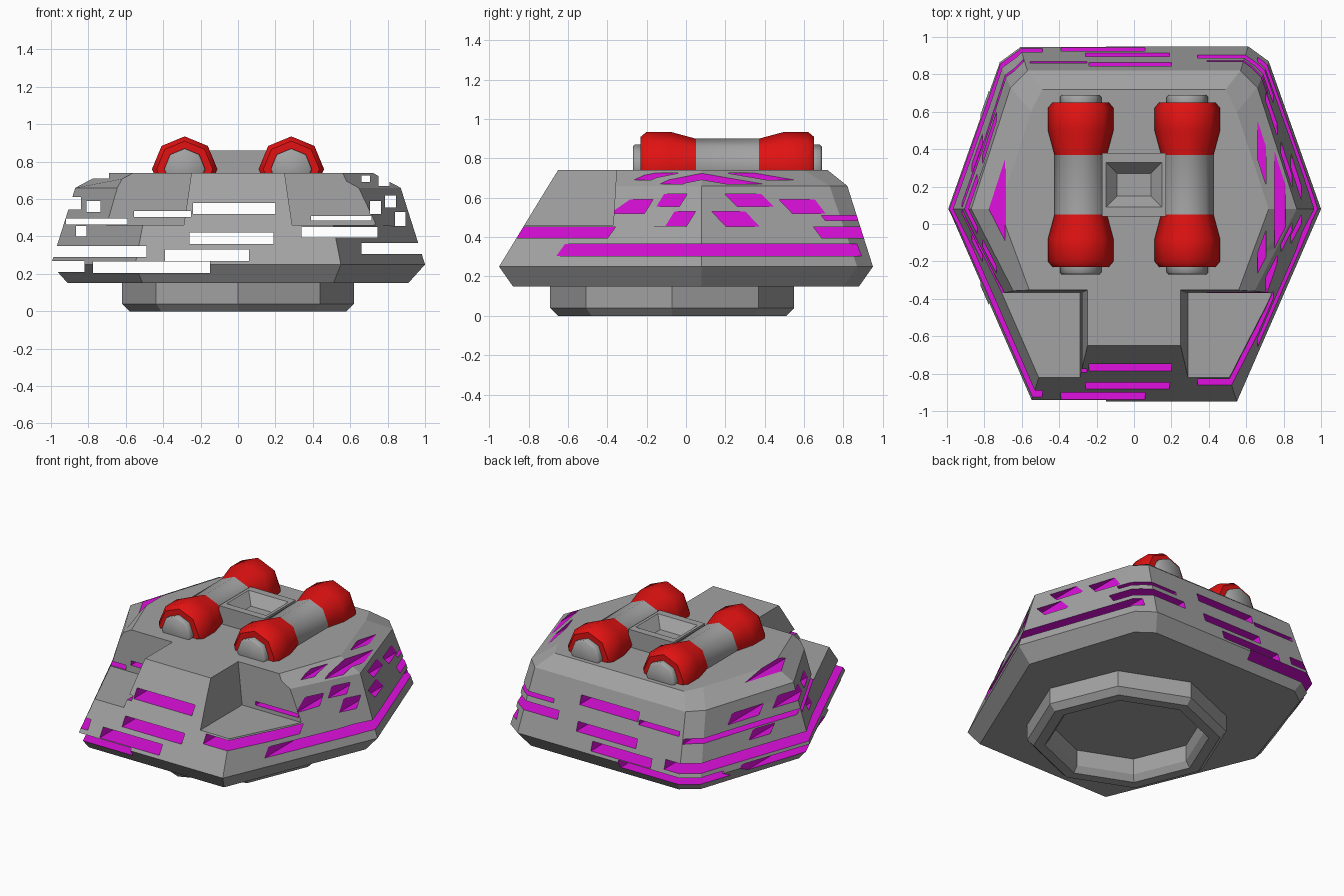
import bpy, bmesh, math
from mathutils import Vector

cube = bpy.data.objects.get("Cube")
if cube:
    bpy.data.objects.remove(cube, do_unlink=True)


def material(name, rgb):
    m = bpy.data.materials.new(name)
    m.use_nodes = True
    m.diffuse_color = (*rgb, 1)
    m.node_tree.nodes["Principled BSDF"].inputs["Base Color"].default_value = (*rgb, 1)
    return m


GREY = material("armour grey", (0.36, 0.36, 0.36))
MAGENTA = material("slot magenta", (0.75, 0.005, 0.75))
RED = material("cap red", (0.75, 0.006, 0.006))


def finish(name, bm, mats):
    bmesh.ops.recalc_face_normals(bm, faces=bm.faces[:])
    me = bpy.data.meshes.new(name)
    bm.to_mesh(me)
    bm.free()
    for m in mats:
        me.materials.append(m)
    ob = bpy.data.objects.new(name, me)
    bpy.context.collection.objects.link(ob)
    return ob


def loft(bm, rings, close=False, colours=None):
    """Bridge rings of points; cap the ends, or join the last ring to the first."""
    loops = [[bm.verts.new(p) for p in r] for r in rings]
    n = len(loops[0])
    pairs = list(zip(loops, loops[1:]))
    if close:
        pairs.append((loops[-1], loops[0]))
    for k, (a, b) in enumerate(pairs):
        for i in range(n):
            j = (i + 1) % n
            f = bm.faces.new((a[i], a[j], b[j], b[i]))
            f.material_index = colours[k] if colours else 0
    if not close:
        for end in (loops[0], loops[-1]):
            bm.faces.new(end)


def rect(x0, x1, y0, y1, z):
    return [(x0, y0, z), (x1, y0, z), (x1, y1, z), (x0, y1, z)]


def cut(target, cutter):
    cutter.hide_render = True
    mod = target.modifiers.new("cut", "BOOLEAN")
    mod.operation = "DIFFERENCE"
    mod.solver = "EXACT"
    mod.object = cutter
    bpy.context.view_layer.objects.active = target
    bpy.ops.object.modifier_apply(modifier=mod.name)
    bpy.data.objects.remove(cutter, do_unlink=True)


# Hull: stacked plan outlines, right half mirrored to the left
def outline(z, *half):
    return [(x, y, z) for x, y in half] + [(-x, y, z) for x, y in reversed(half)]


bm = bmesh.new()
loft(bm, [
    outline(0.15, (0.51, -0.88), (0.91, 0.08), (0.67, 0.80), (0.56, 0.88)),
    outline(0.25, (0.55, -0.95), (1.00, 0.08), (0.72, 0.87), (0.61, 0.95)),
    outline(0.66, (0.47, -0.70), (0.87, 0.08), (0.66, 0.73), (0.57, 0.82)),
    outline(0.74, (0.45, -0.65), (0.72, 0.08), (0.55, 0.60), (0.49, 0.72)),
])
hull = finish("hull", bm, [GREY, MAGENTA])

# Lowered decks either side of the nose
for side in (-1, 1):
    bm = bmesh.new()
    loft(bm, [rect(side * 0.29, side * 1.2, -1.2, -0.37, 0.46),
              rect(side * 0.24, side * 1.2, -1.2, -0.35, 0.80)])
    cut(hull, finish("deck_cutter", bm, [GREY, MAGENTA]))

# Slots running the whole length of the hull: x range, z range
slots = [
    (-0.24, 0.20, 0.52, 0.58), (-0.26, 0.19, 0.36, 0.42),
    (-0.39, 0.06, 0.27, 0.33), (-0.775, -0.15, 0.205, 0.265),
    (-0.555, -0.25, 0.505, 0.535), (-1.1, -0.49, 0.29, 0.35),
    (-1.1, -0.82, 0.21, 0.27), (-0.92, -0.59, 0.465, 0.495),
    (-0.865, -0.81, 0.40, 0.455), (-0.91, -0.84, 0.545, 0.61),
    (-0.81, -0.735, 0.53, 0.59), (-0.80, -0.69, 0.71, 0.80),
    (0.39, 0.715, 0.485, 0.51), (0.34, 0.745, 0.395, 0.45),
    (0.66, 1.1, 0.305, 0.365), (0.705, 0.765, 0.52, 0.59),
    (0.785, 0.845, 0.555, 0.62), (0.84, 0.895, 0.455, 0.53),
    (0.66, 0.705, 0.69, 0.725), (0.75, 0.81, 0.67, 0.80),
]
bm = bmesh.new()
for x0, x1, z0, z1 in slots:
    loft(bm, [rect(x0, x1, -1.3, 1.3, z0), rect(x0, x1, -1.3, 1.3, z1)])
for f in bm.faces:
    f.material_index = 1
cut(hull, finish("slot_cutter", bm, [GREY, MAGENTA]))


# Eight-sided hollow mounting ring under the hull
def octagon(r, z):
    return [(r * math.cos(i * math.pi / 4), r * math.sin(i * math.pi / 4) - 0.07, z)
            for i in range(8)]


bm = bmesh.new()
loft(bm, [octagon(r, z) for r, z in
          ((0.62, 0.16), (0.62, 0.04), (0.58, 0), (0.51, 0), (0.48, 0.04), (0.48, 0.16))],
     close=True)
finish("mounting_ring", bm, [GREY])

# Twin canisters with red collars: distance from middle, radius
half = [(0.48, 0.10), (0.47, 0.11), (0.44, 0.11), (0.44, 0.15),
        (0.41, 0.175), (0.29, 0.175), (0.16, 0.14)]
profile = [(-d, r) for d, r in half] + [(d, r) for d, r in reversed(half)]
half_colours = [0, 0, 1, 1, 1, 1]
colours = half_colours + [0] + half_colours[::-1]
for side, label in ((1, "left"), (-1, "right")):
    bm = bmesh.new()
    loft(bm, [[(side * 0.285 + r * math.cos(i * math.pi / 4), 0.21 + d,
                0.76 + r * math.sin(i * math.pi / 4)) for i in range(8)]
              for d, r in profile], colours=colours)
    can = finish(label + "_canister", bm, [GREY, RED])
    bpy.ops.object.select_all(action="DESELECT")
    can.select_set(True)
    bpy.context.view_layer.objects.active = can
    bpy.ops.object.shade_smooth_by_angle(angle=math.radians(50))

# Block between the canisters, with a tapered well in its top
bm = bmesh.new()
loft(bm, [rect(-0.17, 0.17, 0.04, 0.38, 0.72), rect(-0.17, 0.17, 0.04, 0.38, 0.86),
          rect(-0.15, 0.15, 0.09, 0.33, 0.86), rect(-0.09, 0.09, 0.15, 0.27, 0.79)])
finish("centre_block", bm, [GREY])
